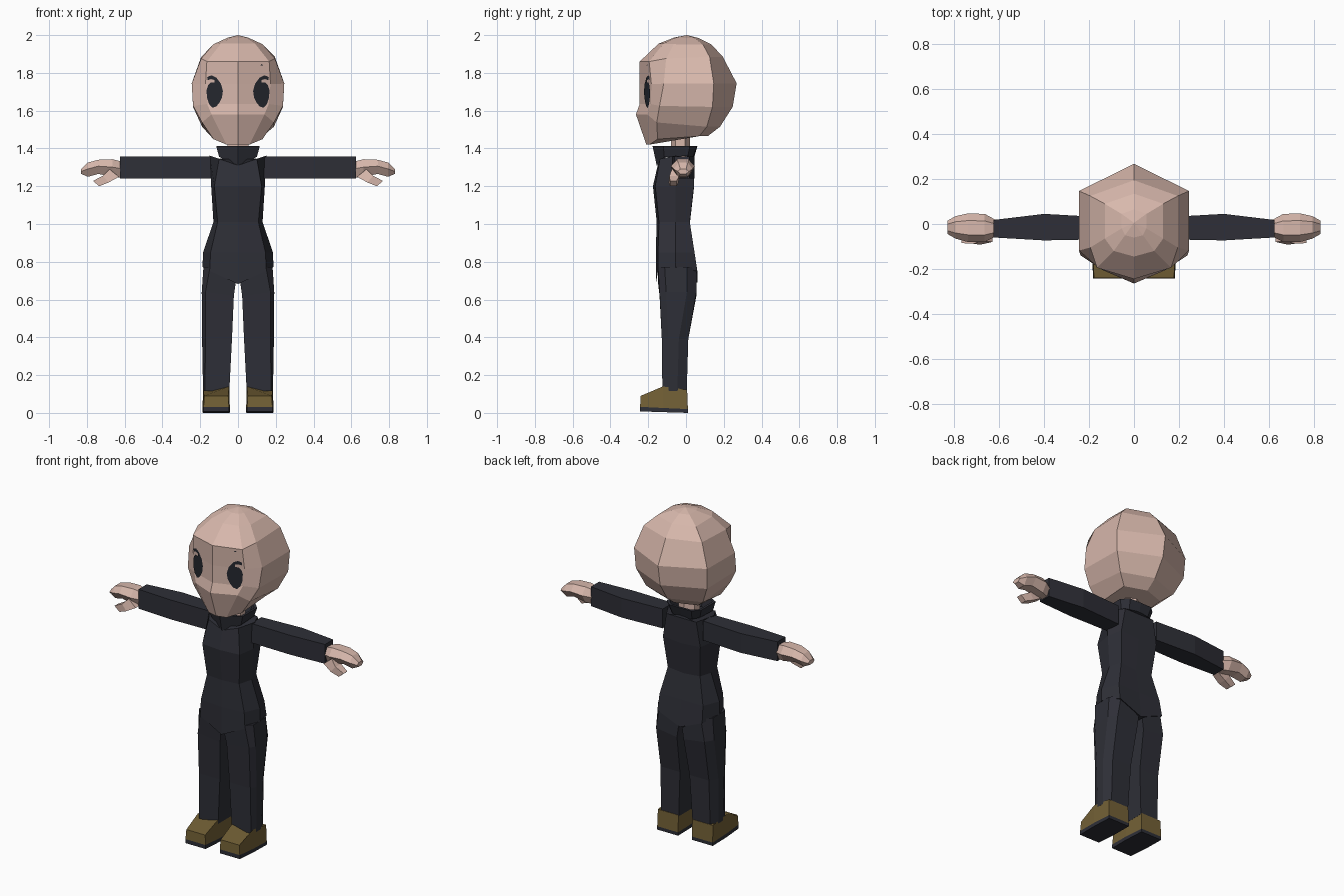
import bpy, bmesh


def material(name, rgb):
    m = bpy.data.materials.new(name)
    lin = [(c / 255 / 12.92 if c < 11 else ((c / 255 + 0.055) / 1.055) ** 2.4) for c in rgb]
    m.diffuse_color = (*lin, 1)
    return m


SKIN = material("skin", (216, 184, 172))
CLOTH = material("dark cloth", (46, 47, 55))
LEATHER = material("brown leather", (116, 97, 54))
INK = material("eye ink", (36, 39, 46))


def finish(name, bm, mat, mirror=False, normals=True):
    if normals:
        bmesh.ops.recalc_face_normals(bm, faces=bm.faces)
    me = bpy.data.meshes.new(name)
    bm.to_mesh(me)
    bm.free()
    me.materials.append(mat)
    ob = bpy.data.objects.new(name, me)
    bpy.context.collection.objects.link(ob)
    if mirror:
        ob.modifiers.new("mirror", "MIRROR").use_mirror_merge = False
    return ob


def loft(name, rings, mat, mirror=False, caps=(True, True)):
    """Skin a list of equal-length point rings."""
    bm = bmesh.new()
    vs = [[bm.verts.new(p) for p in r] for r in rings]
    n = len(vs[0])
    for a, b in zip(vs, vs[1:]):
        for i in range(n):
            j = (i + 1) % n
            bm.faces.new((a[i], a[j], b[j], b[i]))
    if caps[0]:
        bm.faces.new(vs[0])
    if caps[1]:
        bm.faces.new(vs[-1])
    return finish(name, bm, mat, mirror)


def both(half):
    """Close a half section (first and last points on x = 0) into a full ring."""
    return half + [(-x, y, z) for x, y, z in half[-2:0:-1]]


# head: front z, front y, cheek x, cheek y, side x, front side y, back side y, back y, back z
head = [
    (1.988, -.06, .04, -.05, .055, -.02, .045, .065, 1.985),
    (1.955, -.145, .09, -.12, .13, -.065, .09, .135, 1.95),
    (1.86, -.245, .165, -.195, .195, -.105, .125, .195, 1.885),
    (1.74, -.245, .172, -.183, .245, -.118, .147, .268, 1.745),
    (1.635, -.245, .163, -.186, .238, -.14, .14, .247, 1.62),
    (1.58, -.265, .14, -.205, .19, -.155, .11, .18, 1.515),
    (1.42, -.21, .06, -.195, .13, -.15, .07, .115, 1.465),
]
rings = []
for fz, fy, cx, cy, sx, sfy, sby, by, bz in head:
    m = fz + (bz - fz) * .65
    rings.append(both([(0, fy, fz), (cx, cy, fz), (sx, sfy, m), (sx, sby, bz), (0, by, bz)]))
ob = loft("head", rings, SKIN, caps=(False, True))
bm = bmesh.new()
bm.from_mesh(ob.data)
edges = [e for e in bm.edges if e.is_boundary]
tip = bm.verts.new((0, .005, 2.0))
for e in edges:
    bm.faces.new((*e.verts, tip))
bmesh.ops.recalc_face_normals(bm, faces=bm.faces)
bm.to_mesh(ob.data)
bm.free()


# eyes and brows: thin plates lying on the angled face panels
def plate(name, outline):
    bm = bmesh.new()
    f = bm.faces.new([bm.verts.new((x, -.251 + .36 * x, z)) for x, z in outline])
    f.normal_update()
    if f.normal.y > 0:
        f.normal_flip()
    finish(name, bm, INK, True, False)


plate("eye", [(.163, 1.778), (.14, 1.787), (.115, 1.775), (.09, 1.742), (.08, 1.705),
              (.085, 1.67), (.1, 1.64), (.115, 1.622), (.135, 1.615), (.153, 1.635),
              (.165, 1.67), (.166, 1.71), (.158, 1.735), (.145, 1.748), (.125, 1.748),
              (.125, 1.762), (.142, 1.767), (.16, 1.762)])
plate("brow", [(.118, 1.84), (.163, 1.838), (.16, 1.85), (.13, 1.853)])

# neck
loft("neck", [[(.055 * x, -.03 + .05 * y, z) for x, y in
               ((1, .5), (0, 1), (-1, .5), (-1, -.5), (0, -1), (1, -.5))]
              for z in (1.33, 1.47)], SKIN)

# collar: flared open band with a pointed front
outer = [both([(0, -.155, 1.31), (.1, -.115, 1.355), (.1, .01, 1.36), (.065, .035, 1.35), (0, .04, 1.34)]),
         both([(0, -.177, 1.412), (.115, -.12, 1.412), (.115, .02, 1.412), (.075, .058, 1.412), (0, .06, 1.412)])]
inner = [[(x * .88, -.055 + (y + .055) * .88, z) for x, y, z in r] for r in (outer[1], outer[0])]
loft("collar", outer + inner, CLOTH, caps=(False, False))

# torso: side x, corner x, front y, back y, then z at centre front, corner, side, back
torso = [
    (.15, .1, -.15, .045, 1.31, 1.345, 1.362, 1.362),
    (.142, .125, -.175, .042, 1.2, 1.2, 1.2, 1.19),
    (.13, .108, -.155, .02, 1.01, 1.01, 1.01, 1.0),
    (.185, .145, -.16, .045, .85, .85, .85, .85),
    (.188, .15, -.16, .06, .682, .752, .772, .69),
]
loft("torso", [both([(0, f, zc), (c, f + .012, zk), (s, -.055, zs), (c, b, zk), (0, b, zb)])
               for s, c, f, b, zc, zk, zs, zb in torso], CLOTH)


# sleeves: box sections along x
def box_x(x, y0, y1, z0, z1):
    return [(x, y0, z0), (x, y1, z0), (x, y1, z1), (x, y0, z1)]


loft("sleeve", [box_x(.135, -.068, .03, 1.24, 1.357), box_x(.4, -.073, .045, 1.24, 1.357),
                box_x(.625, -.06, .018, 1.24, 1.357)], CLOTH, True)


# hands: six-sided mittens with a hanging thumb
def mitt(x, y0, y1, z0, z1):
    a, b = y0 + (y1 - y0) * .25, y1 - (y1 - y0) * .25
    zm = z0 + (z1 - z0) * .55
    return [(x, a, z0), (x, b, z0), (x, y1, zm), (x, b, z1), (x, a, z1), (x, y0, zm)]


loft("hand", [mitt(.615, -.055, .018, 1.245, 1.33), mitt(.665, -.08, .045, 1.25, 1.343),
              mitt(.74, -.08, .047, 1.265, 1.34), mitt(.795, -.065, .035, 1.25, 1.325),
              mitt(.83, -.045, .015, 1.265, 1.29)], SKIN, True)
loft("thumb", [[(.63, y, 1.25) if lo else (.68, y, 1.29) for y, lo in
                ((-.08, 1), (-.035, 1), (-.02, 0), (-.075, 0))],
               [(.685, -.092, 1.22), (.685, -.04, 1.22), (.715, -.035, 1.255), (.715, -.088, 1.255)],
               [(.735, -.085, 1.2), (.735, -.05, 1.2), (.768, -.05, 1.228), (.768, -.085, 1.228)]],
     SKIN, True)

# trouser legs: inner x, outer x, front crease x, front y, back y, outer z, inner z
legs = [
    (.012, .183, .148, -.148, .055, .772, .688),
    (.022, .192, .172, -.14, .055, .64, .62),
    (.032, .19, .172, -.128, .012, .39, .39),
    (.046, .185, .175, -.125, .004, .115, .115),
]
loft("trouser_leg", [[(i, f, zi), (c, f, zo), (o, f + .035, zo), (o, b - .05, zo),
                      (c - .01, b, zo), (i, b, zi)] for i, o, c, f, b, zo, zi in legs], CLOTH, True)


# shoes: wedge upper on a dark sole
def sole_ring(z_toe, z_heel, toe=-.243):
    return [(.048, toe, z_toe), (.182, toe, z_toe), (.188, -.12, (z_toe + z_heel) / 2),
            (.186, .01, z_heel), (.046, .01, z_heel), (.043, -.12, (z_toe + z_heel) / 2)]


loft("sole", [sole_ring(.008, 0), sole_ring(.032, .02)], CLOTH, True)
loft("shoe", [sole_ring(.032, .02),
              [(.052, -.24, .09), (.178, -.24, .09), (.184, -.122, .14),
               (.184, .006, .122), (.047, .006, .122), (.047, -.122, .14)]], LEATHER, True)
